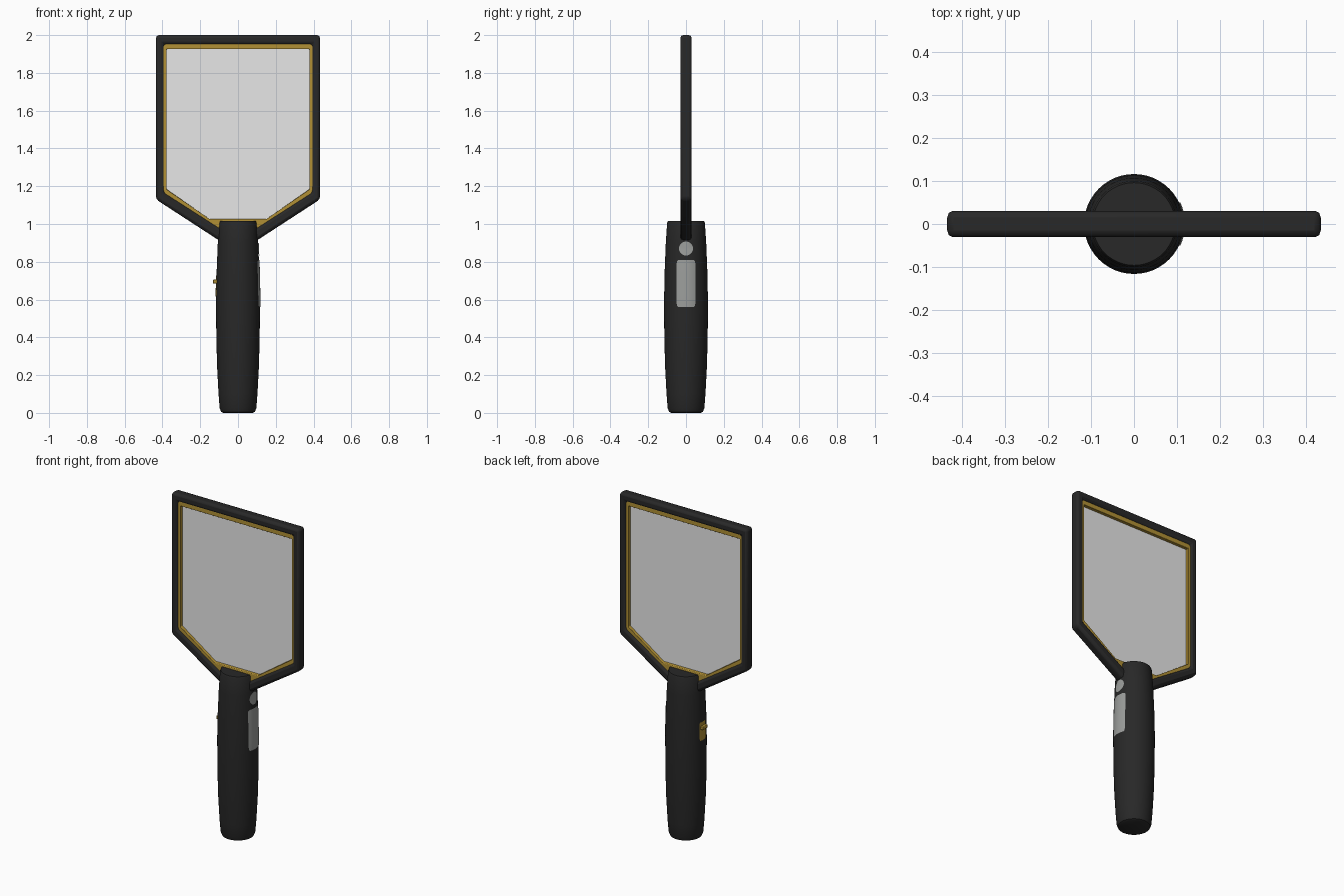
import bpy, bmesh, math
from mathutils import Vector

cube = bpy.data.objects.get("Cube")
if cube:
    bpy.data.objects.remove(cube, do_unlink=True)


def material(name, rgb, alpha=1.0):
    m = bpy.data.materials.new(name)
    m.use_nodes = True
    m.diffuse_color = (*rgb, alpha)
    bsdf = m.node_tree.nodes["Principled BSDF"]
    bsdf.inputs["Base Color"].default_value = (*rgb, 1)
    bsdf.inputs["Alpha"].default_value = alpha
    bsdf.inputs["Roughness"].default_value = 0.6
    return m


black = material("black plastic", (0.021, 0.021, 0.021))
gold = material("gold trim", (0.44, 0.28, 0.035))
silver = material("silver label", (0.33, 0.34, 0.33))
screen = material("translucent white mesh", (1.0, 1.0, 1.0), 0.6)


def finish(bm, name, mat, bevel=0, segments=2, smooth=True):
    bmesh.ops.recalc_face_normals(bm, faces=bm.faces)
    mesh = bpy.data.meshes.new(name)
    bm.to_mesh(mesh)
    bm.free()
    mesh.materials.append(mat)
    ob = bpy.data.objects.new(name, mesh)
    bpy.context.collection.objects.link(ob)
    if bevel:
        mod = ob.modifiers.new("Bevel", "BEVEL")
        mod.width, mod.segments = bevel, segments
        mod.limit_method, mod.angle_limit = "ANGLE", math.radians(30)
    if smooth:
        bpy.ops.object.select_all(action="DESELECT")
        ob.select_set(True)
        bpy.context.view_layer.objects.active = ob
        bpy.ops.object.shade_smooth_by_angle(angle=math.radians(40))
    return ob


def mirrored(half):
    """Closed outline from the +x half, listed top to bottom."""
    return half + [(-x, z) for x, z in reversed(half)]


def ring(name, outer, inner, depth, mat, bevel):
    """Flat frame between two matching outlines."""
    bm = bmesh.new()
    loops = [[bm.verts.new((x, y, z)) for x, z in mirrored(half)]
             for half, y in ((outer, -depth), (inner, -depth),
                             (inner, depth), (outer, depth))]
    n = len(loops[0])
    for k in range(4):
        a, b = loops[k], loops[(k + 1) % 4]
        for i in range(n):
            j = (i + 1) % n
            bm.faces.new((a[i], a[j], b[j], b[i]))
    return finish(bm, name, mat, bevel)


# Racket head: black rim, gold trim, translucent screen
ring("head_frame", [(0.434, 2.0), (0.434, 1.13), (0.08, 0.90)],
     [(0.392, 1.952), (0.392, 1.167), (0.08, 0.967)], 0.03, black, 0.015)
screen_half = [(0.378, 1.926), (0.378, 1.184), (0.15, 1.026)]
ring("gold_trim", [(0.40, 1.96), (0.40, 1.16), (0.08, 0.955)],
     screen_half, 0.019, gold, 0.003)
bm = bmesh.new()
bm.faces.new([bm.verts.new((x, 0, z)) for x, z in mirrored(screen_half)])
finish(bm, "mesh_screen", screen, smooth=False)

# Handle: lathed grip
PROFILE = [(0.078, 0), (0.090, 0.006), (0.097, 0.025), (0.103, 0.1),
           (0.111, 0.25), (0.115, 0.42), (0.116, 0.6), (0.113, 0.75),
           (0.107, 0.9), (0.100, 1.006), (0.096, 1.015)]


def radius(z):
    for (r0, z0), (r1, z1) in zip(PROFILE, PROFILE[1:]):
        if z <= z1:
            return r0 + (r1 - r0) * (z - z0) / (z1 - z0)
    return PROFILE[-1][0]


SIDES = 48
bm = bmesh.new()
rows = [[bm.verts.new((r * math.cos(math.tau * i / SIDES),
                       r * math.sin(math.tau * i / SIDES), z))
         for i in range(SIDES)] for r, z in PROFILE]
for a, b in zip(rows, rows[1:]):
    for i in range(SIDES):
        j = (i + 1) % SIDES
        bm.faces.new((a[i], a[j], b[j], b[i]))
bm.faces.new(rows[0])
bm.faces.new(rows[-1])
finish(bm, "handle", black)


def wrap(bm, name, mat, side, z_mid):
    """Lay a flat patch (x -> y, y -> z) just above the grip."""
    for v in bm.verts:
        y, z = v.co.x, v.co.y + z_mid
        v.co = Vector((side * (math.sqrt(radius(z) ** 2 - y * y) + 0.003), y, z))
    ob = finish(bm, name, mat)
    if ob.data.polygons[0].normal.x * side < 0:
        ob.data.flip_normals()


def rectangle(half_y, half_z):
    bm = bmesh.new()
    bmesh.ops.create_grid(bm, x_segments=10, y_segments=10, size=1)
    # Pull the corners in slightly to round the patch
    for v in bm.verts:
        corner = abs(v.co.x) > 0.99 and abs(v.co.y) > 0.99
        k = 0.95 if corner else 1
        v.co = Vector((v.co.x * half_y * k, v.co.y * half_z * k, 0))
    return bm


# Label and button on the +x side
wrap(rectangle(0.05, 0.125), "side_label", silver, 1, 0.685)
bm = bmesh.new()
bmesh.ops.create_circle(bm, cap_ends=True, cap_tris=True, segments=24, radius=0.037)
wrap(bm, "round_button", silver, 1, 0.87)

# Slide switch on the -x side
wrap(rectangle(0.03, 0.056), "switch_plate", gold, -1, 0.672)
bm = bmesh.new()
bmesh.ops.create_cube(bm, size=1)
for v in bm.verts:
    v.co = Vector((v.co.x * 0.03 - 0.117, v.co.y * 0.045, v.co.z * 0.02 + 0.695))
finish(bm, "switch_slider", gold, 0.003)
